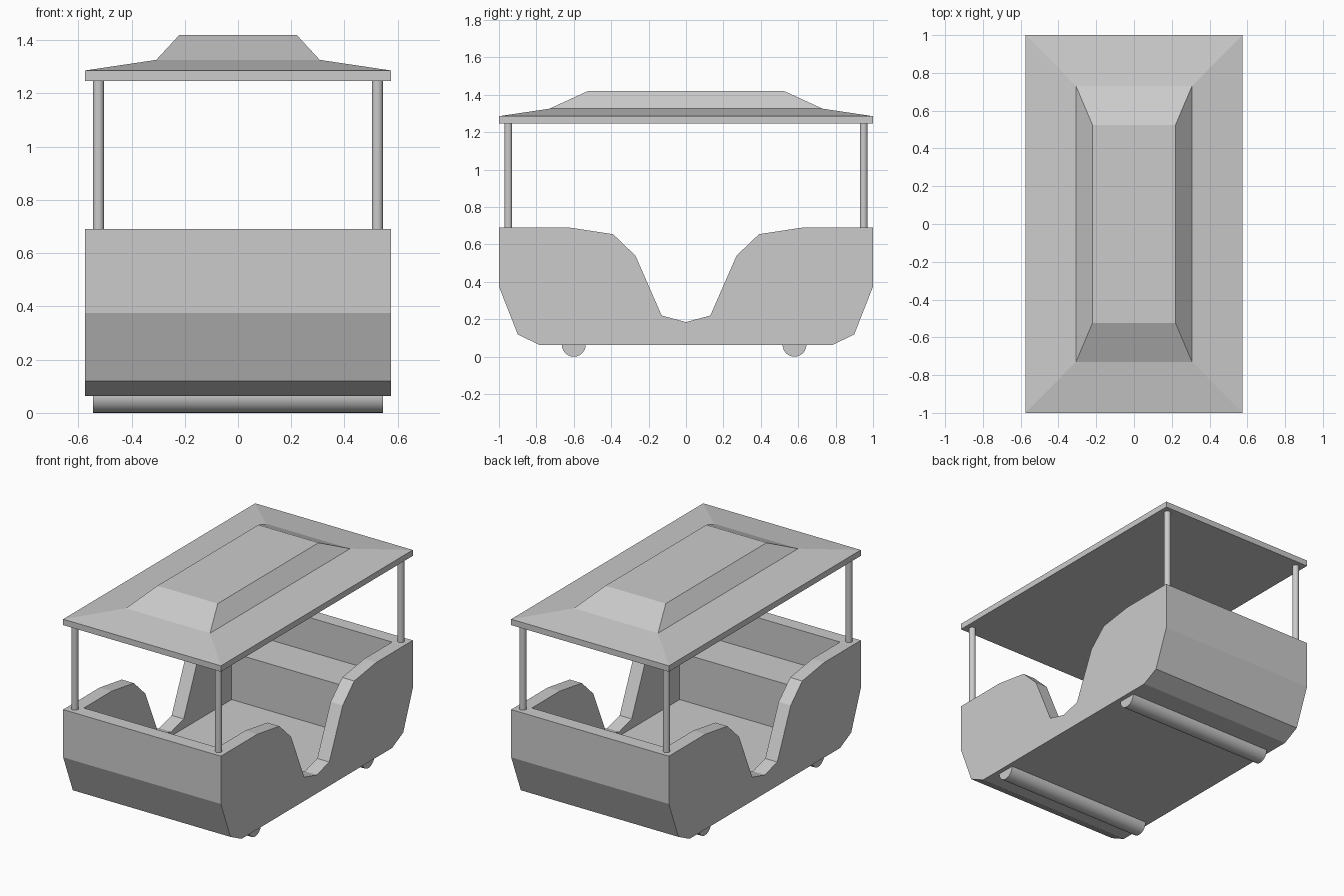
import bpy, bmesh
from mathutils import Matrix

cube = bpy.data.objects.get("Cube")
if cube:
    bpy.data.objects.remove(cube, do_unlink=True)

grey = bpy.data.materials.new("light_grey")
grey.use_nodes = True
colour = (0.6, 0.6, 0.6, 1)
grey.diffuse_color = colour
grey.node_tree.nodes["Principled BSDF"].inputs["Base Color"].default_value = colour


def finish(name, bm, smooth=False):
    """Turn a bmesh into a named, coloured object."""
    bmesh.ops.recalc_face_normals(bm, faces=bm.faces)
    mesh = bpy.data.meshes.new(name)
    bm.to_mesh(mesh)
    bm.free()
    mesh.materials.append(grey)
    obj = bpy.data.objects.new(name, mesh)
    bpy.context.collection.objects.link(obj)
    bpy.ops.object.select_all(action='DESELECT')
    obj.select_set(True)
    bpy.context.view_layer.objects.active = obj
    if smooth:
        bpy.ops.object.shade_smooth_by_angle()
    return obj


def mirrored_prism(name, half, half_width):
    """Extrude along x a (y, z) outline, given as its +y half."""
    outline = half + [(-y, z) for y, z in reversed(half) if y > 0]
    bm = bmesh.new()
    face = bm.faces.new([bm.verts.new((-half_width, y, z)) for y, z in outline])
    new = bmesh.ops.extrude_face_region(bm, geom=[face])["geom"]
    bmesh.ops.translate(bm, vec=(2 * half_width, 0, 0),
                        verts=[v for v in new if isinstance(v, bmesh.types.BMVert)])
    return finish(name, bm)


def cylinder(name, centre, radius, length, axis='Z'):
    bm = bmesh.new()
    turn = Matrix.Rotation(1.5707963, 4, 'Y') if axis == 'X' else Matrix()
    bmesh.ops.create_cone(bm, cap_ends=True, segments=24, radius1=radius, radius2=radius,
                          depth=length, matrix=Matrix.Translation(centre) @ turn)
    return finish(name, bm, smooth=True)


# Car body with a dipped doorway on both sides
body = mirrored_prism("car_body", [
    (0, 0.185), (0.13, 0.22), (0.27, 0.54), (0.39, 0.655), (0.62, 0.69), (1, 0.69),
    (1, 0.375), (0.9, 0.12), (0.785, 0.063)], 0.575)

# Cabin hollow, which leaves a floor and a bench at each end
hollow = mirrored_prism("cabin_cutter", [
    (0.63, 0.157), (0.63, 0.466), (0.91, 0.466), (0.91, 0.8)], 0.487)
hollow.hide_render = True
cut = body.modifiers.new("cabin", 'BOOLEAN')
cut.operation = 'DIFFERENCE'
cut.solver = 'EXACT'
cut.object = hollow
bpy.context.view_layer.objects.active = body
bpy.ops.object.modifier_apply(modifier=cut.name)
bpy.data.objects.remove(hollow, do_unlink=True)

# Roof: stacked rectangular rings (half width, half length, height)
bm = bmesh.new()
rings = []
for w, l, z in [(0.575, 1, 1.247), (0.575, 1, 1.286), (0.307, 0.73, 1.326), (0.22, 0.525, 1.42)]:
    rings.append([bm.verts.new((sx * w, sy * l, z))
                  for sx, sy in ((-1, -1), (1, -1), (1, 1), (-1, 1))])
for low, high in zip(rings, rings[1:]):
    for i in range(4):
        j = (i + 1) % 4
        bm.faces.new((low[i], low[j], high[j], high[i]))
bm.faces.new(rings[0])
bm.faces.new(rings[-1])
finish("roof", bm)

# Corner posts
for end, y in (("front", -0.95), ("back", 0.95)):
    for side, x in (("right", -0.524), ("left", 0.524)):
        cylinder(f"{end}_{side}_post", (x, y, 0.968), 0.021, 0.56)

# Rollers under the floor
for end, y in (("front", -0.6), ("back", 0.58)):
    cylinder(f"{end}_roller", (0, y, 0.064), 0.064, 1.09, 'X')
